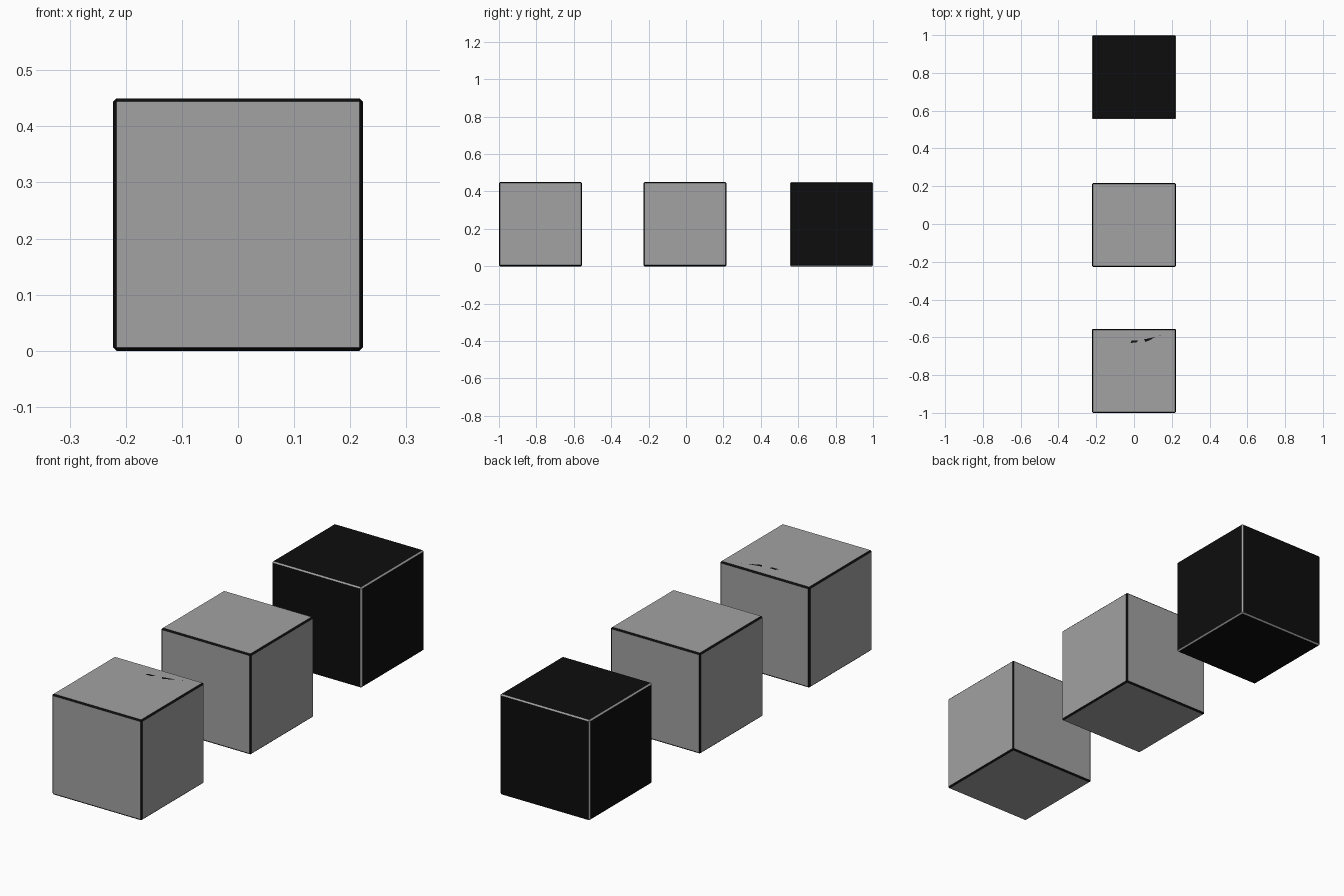
import bpy, bmesh

if "Cube" in bpy.data.objects:
    bpy.data.objects.remove(bpy.data.objects["Cube"])

SX, SY, SZ = 0.445, 0.445, 0.45
EDGE = 0.006

black = bpy.data.materials.new("black")
black.diffuse_color = (0.004, 0.004, 0.004, 1)
black.use_nodes = True
black.node_tree.nodes["Principled BSDF"].inputs["Base Color"].default_value = black.diffuse_color
grey = bpy.data.materials.new("grey")
grey.diffuse_color = (0.36, 0.36, 0.36, 1)
grey.use_nodes = True
grey.node_tree.nodes["Principled BSDF"].inputs["Base Color"].default_value = grey.diffuse_color


def chamfered_cube(name, y, body, trim):
    """Cube whose narrow chamfers carry a contrasting colour."""
    bm = bmesh.new()
    bmesh.ops.create_cube(bm, size=1)
    bmesh.ops.scale(bm, vec=(SX, SY, SZ), verts=bm.verts)
    bmesh.ops.translate(bm, vec=(0, y, SZ / 2), verts=bm.verts)
    bmesh.ops.bevel(bm, geom=bm.edges[:], offset=EDGE, offset_type='OFFSET',
                    segments=1, affect='EDGES', profile=0.5)
    for f in bm.faces:
        f.material_index = 0 if f.calc_area() > 0.05 else 1
    me = bpy.data.meshes.new(name)
    bm.to_mesh(me)
    bm.free()
    me.materials.append(body)
    me.materials.append(trim)
    bpy.context.collection.objects.link(bpy.data.objects.new(name, me))


# Row of cubes: two grey with black edges, one black with grey edges
chamfered_cube("front_cube", -1 + SY / 2, grey, black)
chamfered_cube("middle_cube", -0.005, grey, black)
chamfered_cube("back_cube", 1 - SY / 2, black, grey)

# Small dark flecks on top of the front cube
flecks = [
    [(-0.018, -0.629), (0.012, -0.628), (0.021, -0.617), (-0.012, -0.617)],
    [(0.052, -0.611), (0.062, -0.624), (0.085, -0.614), (0.113, -0.598)],
    [(0.134, -0.590), (0.140, -0.590), (0.138, -0.586)],
]
bm = bmesh.new()
for pts in flecks:
    f = bm.faces.new([bm.verts.new((x, y, SZ + 0.0006)) for x, y in pts])
    f.normal_update()
    if f.normal.z < 0:
        f.normal_flip()
me = bpy.data.meshes.new("top_flecks")
bm.to_mesh(me)
bm.free()
me.materials.append(black)
bpy.context.collection.objects.link(bpy.data.objects.new("top_flecks", me))
